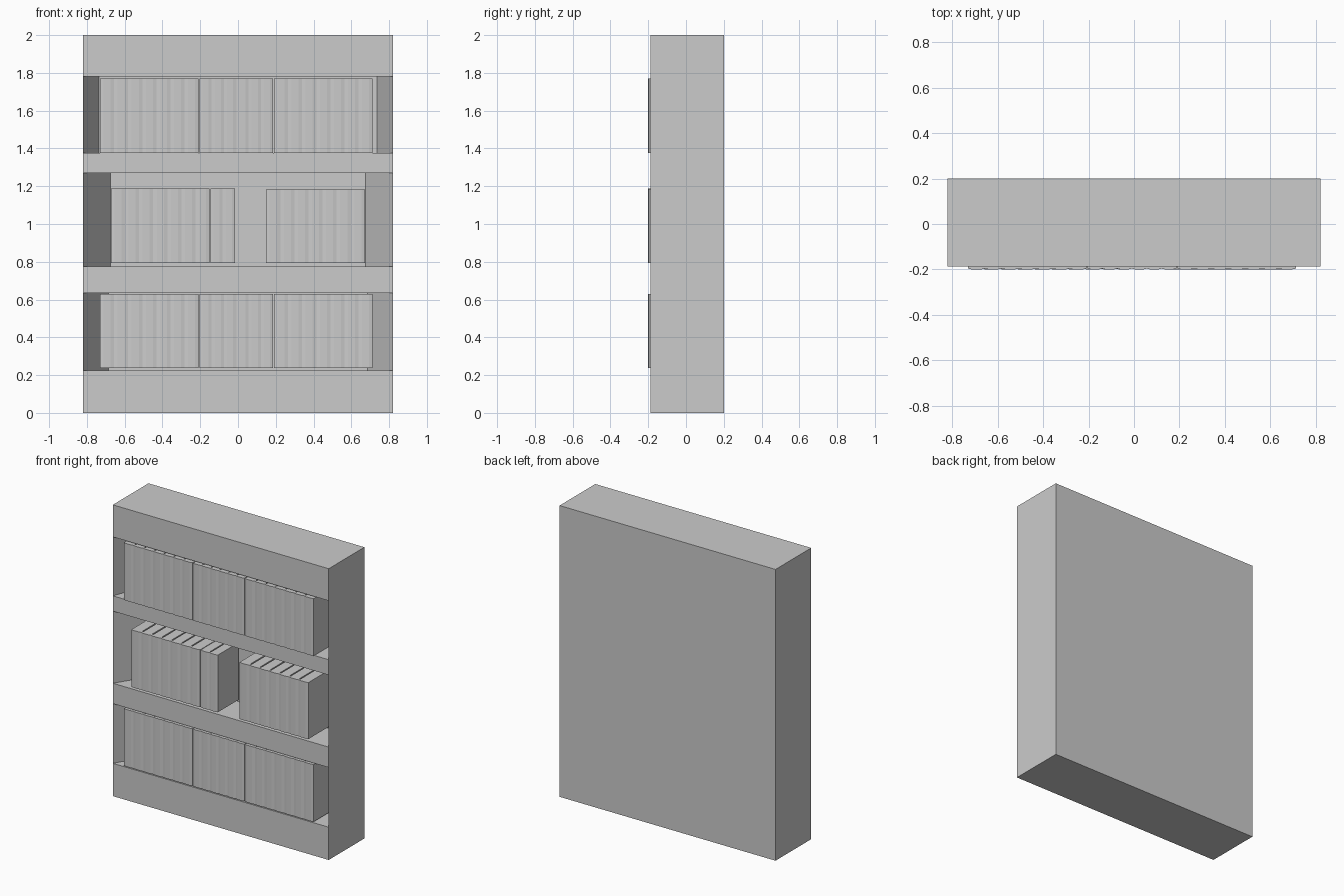
import bpy, bmesh

if "Cube" in bpy.data.objects:
    bpy.data.objects.remove(bpy.data.objects["Cube"])

W, YF, YB = 0.82, -0.187, 0.2      # cabinet half width, front and back planes
NICHE_Y = 0.04                     # back plane of the shelf recesses


def finish(name, bm):
    bmesh.ops.remove_doubles(bm, verts=bm.verts[:], dist=1e-5)
    bmesh.ops.recalc_face_normals(bm, faces=bm.faces[:])
    mesh = bpy.data.meshes.new(name)
    bm.to_mesh(mesh)
    bm.free()
    obj = bpy.data.objects.new(name, mesh)
    bpy.context.collection.objects.link(obj)
    return obj


# Cabinet: stacked bands; each recess has side walls that slant inwards
levels = [0, 0.225, 0.635, 0.775, 1.27, 1.375, 1.78, 2.0]
recess_half_width = {1: 0.685, 3: 0.675, 5: 0.735}
bm = bmesh.new()


def quad(*points):
    bm.faces.new([bm.verts.new(p) for p in points])


for i, (z0, z1) in enumerate(zip(levels, levels[1:])):
    quad((-W, YB, z0), (W, YB, z0), (W, YB, z1), (-W, YB, z1))
    for s in (-W, W):
        quad((s, YF, z0), (s, YB, z0), (s, YB, z1), (s, YF, z1))
    if i not in recess_half_width:
        quad((-W, YF, z0), (W, YF, z0), (W, YF, z1), (-W, YF, z1))
        continue
    b = recess_half_width[i]
    quad((-b, NICHE_Y, z0), (b, NICHE_Y, z0), (b, NICHE_Y, z1), (-b, NICHE_Y, z1))
    for z in (z0, z1):
        quad((-W, YF, z), (W, YF, z), (b, NICHE_Y, z), (-b, NICHE_Y, z))
    for s, t in ((-W, -b), (W, b)):
        quad((s, YF, z0), (t, NICHE_Y, z0), (t, NICHE_Y, z1), (s, YF, z1))
for z in (0, 2.0):
    quad((-W, YF, z), (W, YF, z), (W, YB, z), (-W, YB, z))
bmesh.ops.dissolve_limit(bm, angle_limit=0.01, verts=bm.verts[:], edges=bm.edges[:])
finish("bookcase", bm)


# Books: gently rounded spines in a row, boards narrowing to leave thin gaps
def book_row(name, x0, x1, z0, count, height=0.393):
    rows = bmesh.new()
    w = (x1 - x0) / count
    for k in range(count):
        a, c = x0 + k * w, x0 + (k + 1) * w
        g = w * 0.06
        l, r = (0 if k == 0 else g), (0 if k == count - 1 else g)
        profile = [(a, -0.196), (a + w * 0.25, -0.2), (c - w * 0.25, -0.2), (c, -0.196),
                   (c, -0.185), (c - r, -0.175), (c - r, 0.03),
                   (a + l, 0.03), (a + l, -0.175), (a, -0.185)]
        face = rows.faces.new([rows.verts.new((x, y, z0)) for x, y in profile])
        top = bmesh.ops.extrude_face_region(rows, geom=[face], use_keep_orig=True)
        verts = [v for v in top["geom"] if isinstance(v, bmesh.types.BMVert)]
        bmesh.ops.translate(rows, verts=verts, vec=(0, 0, height))
    bmesh.ops.recalc_face_normals(rows, faces=rows.faces[:])
    mesh = bpy.data.meshes.new(name)
    rows.to_mesh(mesh)
    rows.free()
    obj = bpy.data.objects.new(name, mesh)
    bpy.context.collection.objects.link(obj)


for label, z in (("bottom", 0.237), ("top", 1.376)):
    book_row(label + "_books_left", -0.73, -0.209, z, 7)
    book_row(label + "_books_middle", -0.204, 0.186, z, 6)
    book_row(label + "_books_right", 0.191, 0.712, z, 7)
book_row("centre_books_left", -0.672, -0.151, 0.794, 7)
book_row("centre_books_middle", -0.146, -0.016, 0.794, 2)
book_row("centre_books_right", 0.149, 0.672, 0.794, 7, 0.388)
